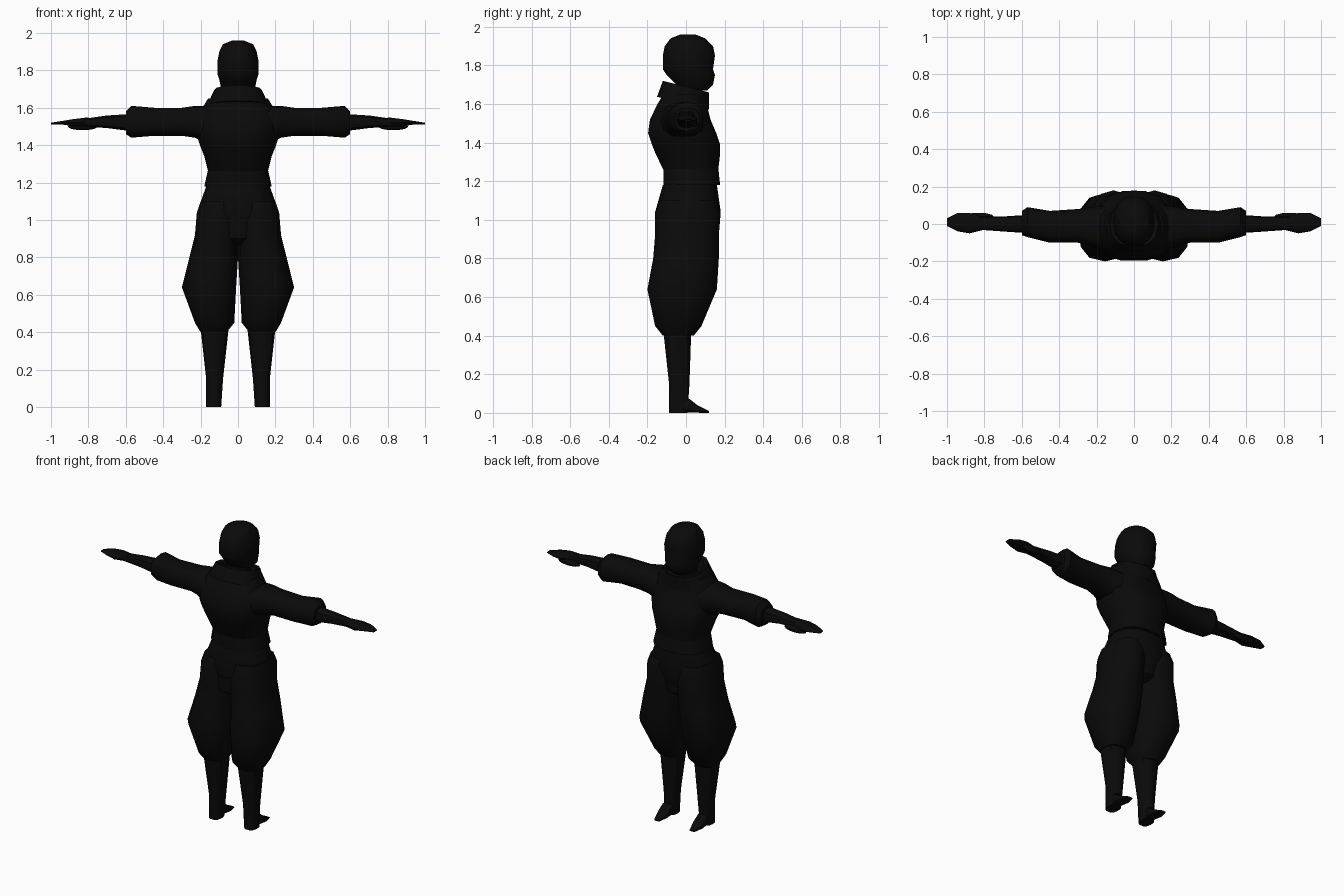
import bpy, bmesh, math
from mathutils import Matrix, Vector

cube = bpy.data.objects.get("Cube")
if cube:
    bpy.data.objects.remove(cube)

black = bpy.data.materials.new("soot black")
black.use_nodes = True
colour = (0.003, 0.003, 0.003, 1)
black.diffuse_color = colour
black.node_tree.nodes["Principled BSDF"].inputs["Base Color"].default_value = colour


def finish(name, bm, mirrored):
    """Turn the bmesh into a smooth-shaded object, mirrored across x if paired."""
    bmesh.ops.recalc_face_normals(bm, faces=bm.faces)
    mesh = bpy.data.meshes.new(name)
    bm.to_mesh(mesh)
    bm.free()
    mesh.materials.append(black)
    part = bpy.data.objects.new(name, mesh)
    bpy.context.collection.objects.link(part)
    if mirrored:
        part.modifiers.new("Mirror", "MIRROR")
    bpy.ops.object.select_all(action="DESELECT")
    part.select_set(True)
    bpy.context.view_layer.objects.active = part
    bpy.ops.object.shade_smooth_by_angle(angle=math.radians(40))


def ellipsoid(name, centre, radii, mirrored=False):
    bm = bmesh.new()
    placement = Matrix.Translation(centre) @ Matrix.Diagonal(radii).to_4x4()
    bmesh.ops.create_uvsphere(bm, u_segments=12, v_segments=8, radius=1, matrix=placement)
    finish(name, bm, mirrored)


def rounded(value, power):
    """Push a sine or cosine outwards, so that a circle becomes a rounded box."""
    return math.copysign(abs(value) ** power, value)


def loft(name, rings, axis="z", sides=12, power=0.8, tilt=0, mirrored=False):
    """Skin rings (place on axis, low and high side, low and high side)."""
    bm = bmesh.new()
    loops = []
    for place, low_a, high_a, low_b, high_b in rings:
        loop = []
        for step in range(sides):
            angle = math.tau * step / sides
            across = rounded(math.cos(angle), power)
            along = rounded(math.sin(angle), power)
            a = (low_a + high_a + across * (high_a - low_a)) / 2
            b = (low_b + high_b + along * (high_b - low_b)) / 2
            t = place + tilt * b
            spot = {"x": (t, a, b), "y": (a, t, b), "z": (a, b, t)}[axis]
            loop.append(bm.verts.new(Vector(spot)))
        loops.append(loop)
    for lower, upper in zip(loops, loops[1:]):
        for step in range(sides):
            after = (step + 1) % sides
            bm.faces.new((lower[step], lower[after], upper[after], upper[step]))
    bm.faces.new(loops[0])
    bm.faces.new(loops[-1])
    finish(name, bm, mirrored)


def trunk(name, rings, **options):
    """Loft a symmetrical part from rings (height, half width, back, front)."""
    full_rings = [(z, -half, half, back, front) for z, half, back, front in rings]
    loft(name, full_rings, **options)


# Head with a narrow nape and a jutting jaw
trunk("head", [
    (1.67, .06, -.03, .11), (1.7, .09, -.05, .14), (1.75, .1, -.1, .15),
    (1.78, .11, -.12, .14), (1.85, .11, -.12, .15), (1.9, .1, -.11, .14),
    (1.94, .08, -.08, .1), (1.96, .03, -.03, .05)], sides=16, power=.9)
trunk("neck", [(1.6, .07, -.06, .07), (1.7, .07, -.06, .08)])

# High collar, sloping down towards the chin, with an inner lip
trunk("collar", [
    (1.6, .17, -.15, .12), (1.69, .13, -.12, .12),
    (1.68, .11, -.1, .11), (1.63, .1, -.09, .1)], tilt=-.25)

# Jacket and belt
trunk("jacket", [
    (1.26, .16, -.12, .17), (1.34, .18, -.16, .18), (1.39, .2, -.18, .18),
    (1.45, .22, -.2, .16), (1.52, .22, -.19, .13), (1.6, .19, -.15, .11),
    (1.65, .16, -.12, .1)], sides=14)
trunk("belt", [(1.18, .18, -.12, .18), (1.27, .16, -.12, .17)], sides=14)

# Hips and the cloth that joins the trouser legs
trunk("hips", [(.94, .14, -.13, .15), (1.04, .22, -.16, .18), (1.18, .17, -.12, .16)])
trunk("crotch", [(.87, .07, -.1, .11), (.9, .09, -.15, .15), (1, .09, -.16, .16)])

# Baggy trouser legs, widest at the knee
loft("trouser_legs", [
    (.4, .06, .2, -.12, .04), (.45, .02, .23, -.16, .08),
    (.64, .01, .3, -.2, .16), (.8, 0, .26, -.17, .17),
    (.92, 0, .23, -.16, .17), (1.04, 0, .22, -.16, .18),
    (1.1, .01, .2, -.14, .16)], mirrored=True)

# Shins and pointed feet
loft("shins", [
    (0, .09, .17, -.09, .01), (.15, .08, .17, -.09, .02),
    (.42, .05, .2, -.12, .03)], sides=10, mirrored=True)
loft("feet", [
    (-.07, .1, .16, 0, .08), (.01, .09, .17, 0, .08),
    (.06, .09, .17, 0, .04), (.12, .11, .15, 0, .01)],
    axis="y", sides=10, mirrored=True)

# Sleeves that swell into a cuff
loft("sleeves", [
    (.15, -.14, .1, 1.4, 1.61), (.23, -.12, .09, 1.44, 1.61),
    (.3, -.1, .08, 1.45, 1.6), (.45, -.1, .07, 1.45, 1.6),
    (.57, -.07, .09, 1.44, 1.61), (.6, -.06, .07, 1.46, 1.58)],
    axis="x", mirrored=True)

# Bare forearms, flat tapering hands and the thumbs below them
loft("forearms", [
    (.55, -.05, .05, 1.47, 1.57), (.7, -.04, .04, 1.49, 1.56),
    (.84, -.03, .04, 1.5, 1.54)], axis="x", sides=10, mirrored=True)
loft("hands", [
    (.8, -.03, .03, 1.5, 1.55), (.88, -.05, .06, 1.5, 1.54),
    (.94, -.04, .06, 1.51, 1.53), (1, -.01, .03, 1.51, 1.52)],
    axis="x", sides=10, mirrored=True)
ellipsoid("thumbs", (.83, .04, 1.5), (.08, .02, .02), mirrored=True)
